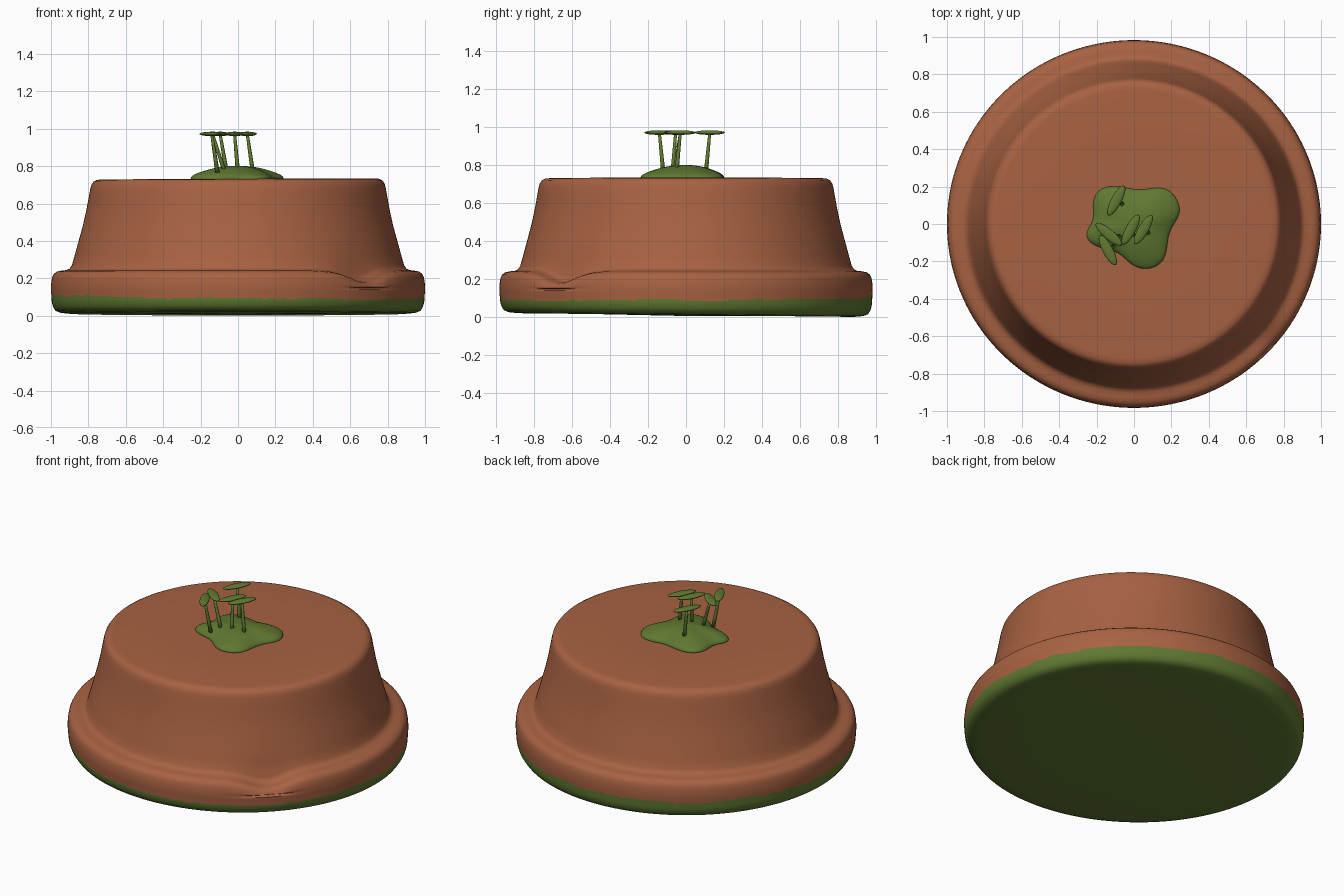
import bpy, bmesh, math, random
from mathutils import Vector, noise

random.seed(4)
if "Cube" in bpy.data.objects:
    bpy.data.objects.remove(bpy.data.objects["Cube"])


def material(name, rgb):
    m = bpy.data.materials.new(name)
    m.use_nodes = True
    m.diffuse_color = (*rgb, 1)
    m.node_tree.nodes["Principled BSDF"].inputs["Base Color"].default_value = (*rgb, 1)
    return m


clay = material("terracotta", (0.39, 0.122, 0.055))
moss_green = material("moss green", (0.115, 0.19, 0.031))


def finish(bm, name, *mats):
    bmesh.ops.recalc_face_normals(bm, faces=bm.faces)
    for f in bm.faces:
        f.smooth = True
    mesh = bpy.data.meshes.new(name)
    bm.to_mesh(mesh)
    bm.free()
    for m in mats:
        mesh.materials.append(m)
    ob = bpy.data.objects.new(name, mesh)
    bpy.context.collection.objects.link(ob)
    return ob


def skin(bm, rings, low=None, high=None):
    """Bridge closed rings of points, with optional centre points at the ends."""
    loops = [[bm.verts.new(p) for p in ring] for ring in rings]
    n = len(loops[0])
    for a, b in zip(loops, loops[1:]):
        for i in range(n):
            j = (i + 1) % n
            bm.faces.new((a[i], a[j], b[j], b[i]))
    for point, loop in ((low, loops[0]), (high, loops[-1])):
        if point:
            c = bm.verts.new(point)
            for i in range(n):
                bm.faces.new((loop[i], loop[(i + 1) % n], c))


def ramp(a, b, x):
    t = min(1, max(0, (x - a) / (b - a)))
    return t * t * (3 - 2 * t)


# Upturned pot: turned profile with a chipped lip
profile = [(0.5, 0.0), (0.9, 0.0), (0.95, 0.005), (0.975, 0.015), (0.988, 0.035), (0.994, 0.055)]
profile += [(0.996 + 0.004 * k / 8, 0.07 + 0.008 * k) for k in range(9)]
profile += [(1.0, 0.145), (1.0, 0.155), (0.998, 0.18), (0.994, 0.205), (0.985, 0.224),
            (0.968, 0.236), (0.945, 0.241), (0.918, 0.244), (0.9, 0.252), (0.888, 0.27),
            (0.874, 0.32), (0.852, 0.4), (0.83, 0.48), (0.812, 0.56), (0.799, 0.63),
            (0.79, 0.68), (0.784, 0.703), (0.772, 0.72), (0.755, 0.729), (0.73, 0.732), (0.4, 0.731)]
SEGMENTS = 192


def pot_point(r, z, i):
    a = math.tau * i / SEGMENTS
    off = (math.degrees(a) - 315) / 9
    chip = math.exp(-off * off)
    drop = 0.06 * chip * ramp(0.14, 0.22, z) * (1 - ramp(0.25, 0.36, z))
    if abs(z - 0.145) < 0.006:
        r -= 0.014 * chip
    elif 0.15 < z < 0.21:
        r -= 0.006 * chip
    x, y = r * math.cos(a), r * math.sin(a) * 0.983
    lean = (0.011 - 0.011 * y) * (1 - ramp(0.02, 0.2, z)) + 0.004 * x * ramp(0.5, 0.7, z)
    return Vector((x, y, z - drop + lean))


bm = bmesh.new()
skin(bm, [[pot_point(r, z, i) for i in range(SEGMENTS)] for r, z in profile],
     (0, 0, 0.006), (0, 0, 0.731))
# Ragged green stain round the foot
for f in bm.faces:
    c = f.calc_center_median()
    ragged = noise.noise(Vector((c.x * 4, c.y * 4, 0))) * 0.014 + random.uniform(-0.003, 0.003)
    f.material_index = int(c.z < 0.1 - 0.01 * c.x + 0.004 * c.y + ragged)
pot = finish(bm, "pot", clay, moss_green)
bpy.context.view_layer.objects.active = pot
pot.select_set(True)
bpy.ops.object.shade_smooth_by_angle(angle=math.radians(50))

# Moss clump: lobed outline raised into a low dome
outline = [(-0.23, 0.12), (-0.19, 0.2), (-0.08, 0.21), (0.03, 0.175), (0.13, 0.205), (0.21, 0.18),
           (0.255, 0.09), (0.24, 0.03), (0.18, -0.05), (0.18, -0.17), (0.13, -0.235), (0.04, -0.25),
           (-0.03, -0.21), (-0.08, -0.15), (-0.17, -0.135), (-0.25, -0.1), (-0.265, -0.04), (-0.21, 0.02)]
dome = [(0.97, 0.72), (1.0, 0.735), (0.95, 0.752), (0.75, 0.772), (0.45, 0.793), (0.2, 0.8)]
bm = bmesh.new()
skin(bm, [[(x * s, y * s, z) for x, y in outline] for s, z in dome], (0, 0, 0.72), (0, 0, 0.802))
moss = finish(bm, "moss_clump", moss_green)
moss.modifiers.new("smooth", "SUBSURF").levels = 2
moss.modifiers["smooth"].render_levels = 2

# Sprouts: foot of stem, centre of leaf, leaf direction in degrees
sprouts = [((-0.06, 0.105), (-0.095, 0.125), 62),
           ((-0.07, -0.07), (-0.135, -0.055), -40),
           ((-0.11, -0.12), (-0.14, -0.14), -62),
           ((0.0, -0.06), (-0.018, -0.03), 62),
           ((0.08, -0.05), (0.05, -0.03), 60)]
for k, (foot, top, angle) in enumerate(sprouts, 1):
    a, b = Vector((*foot, 0.765)), Vector((*top, 0.968))
    rings = []
    for t in (0, 0.33, 0.67, 1):
        c, r = a.lerp(b, t), 0.012 - 0.004 * t
        rings.append([c + Vector((r * math.cos(q), r * math.sin(q), 0))
                      for q in (math.tau * i / 10 for i in range(10))])
    bm = bmesh.new()
    skin(bm, rings, a, b)
    finish(bm, f"stem_{k}", moss_green)

    bm = bmesh.new()
    bmesh.ops.create_uvsphere(bm, u_segments=24, v_segments=12, radius=1)
    bmesh.ops.scale(bm, verts=bm.verts, vec=(0.09, 0.028, 0.012))
    leaf = finish(bm, f"leaf_{k}", moss_green)
    leaf.location = (*top, 0.972)
    leaf.rotation_euler.z = math.radians(angle)
